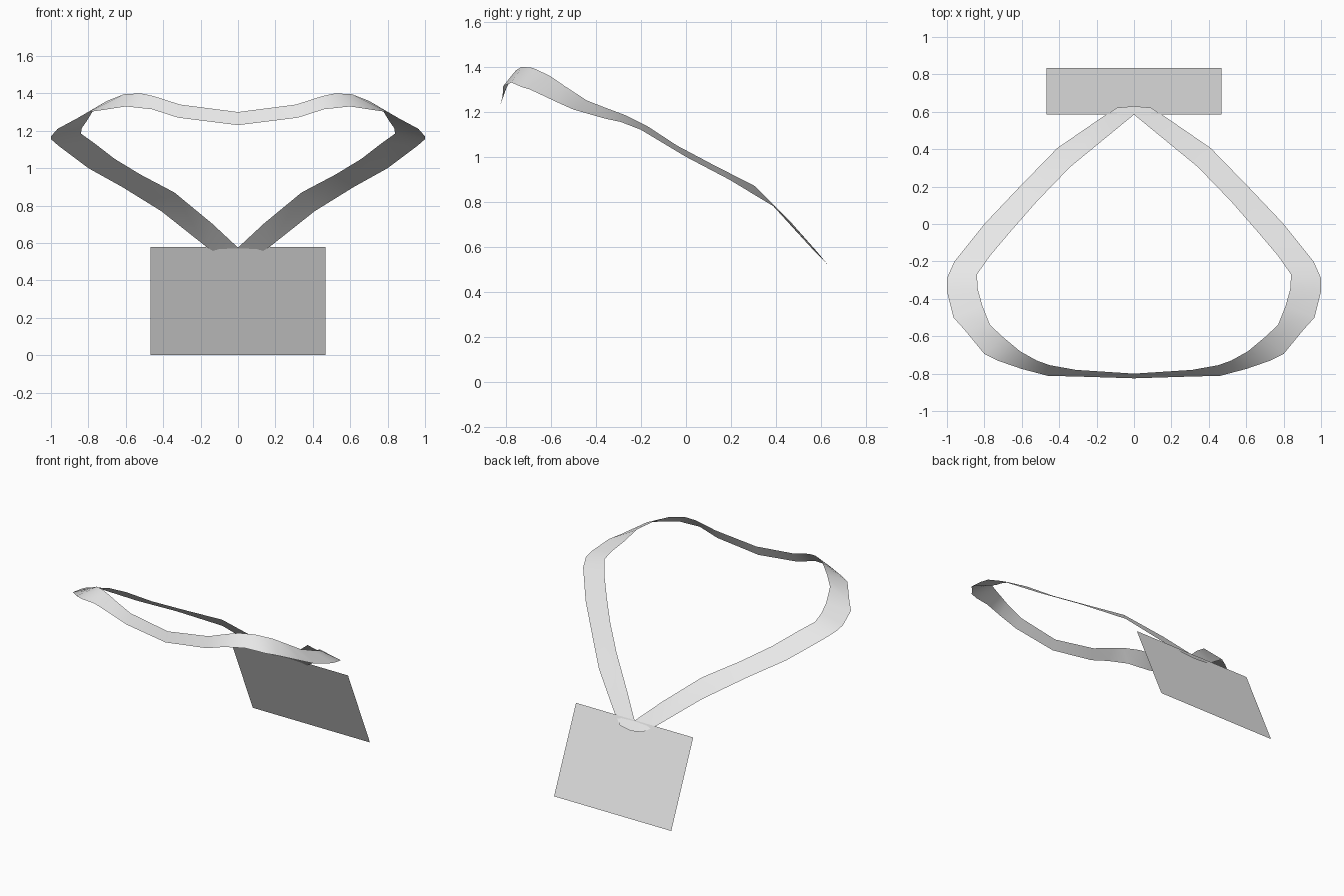
import bpy, bmesh, math
from mathutils import Vector, Matrix

if "Cube" in bpy.data.objects:
    bpy.data.objects.remove(bpy.data.objects["Cube"], do_unlink=True)

grey = bpy.data.materials.new("light grey")
grey.use_nodes = True
grey.diffuse_color = (0.8, 0.8, 0.8, 1)
grey.node_tree.nodes["Principled BSDF"].inputs["Base Color"].default_value = (0.8, 0.8, 0.8, 1)


def make_object(name, bm):
    mesh = bpy.data.meshes.new(name)
    bm.to_mesh(mesh)
    bm.free()
    mesh.materials.append(grey)
    obj = bpy.data.objects.new(name, mesh)
    bpy.context.collection.objects.link(obj)
    return obj


# Neck strap: inner and outer edges of the left half, from the front to the clasp
inner = [(0, -.80, 1.30), (.31, -.78, 1.34), (.45, -.755, 1.385), (.52, -.73, 1.40),
         (.61, -.68, 1.395), (.70, -.605, 1.36), (.77, -.54, 1.315), (.81, -.44, 1.25),
         (.835, -.35, 1.215), (.84, -.27, 1.185), (.77, -.17, 1.135), (.66, -.04, 1.05),
         (.52, .12, .965), (.34, .306, .87), (.14, .47, .705), (0, .585, .575), (0, .585, .575)]
outer = [(0, -.825, 1.23), (.32, -.815, 1.27), (.46, -.812, 1.315), (.60, -.775, 1.33),
         (.73, -.73, 1.31), (.80, -.695, 1.30), (.905, -.567, 1.24), (.965, -.50, 1.21),
         (1.0, -.36, 1.17), (1.0, -.29, 1.155), (.96, -.20, 1.12), (.80, 0, 1.0),
         (.62, .19, .90), (.41, .406, .77), (.17, .571, .58), (.09, .622, .53), (0, .63, .518)]
bm = bmesh.new()
a = [bm.verts.new(p) for p in inner]
b = [bm.verts.new(p) for p in outer]
for i in range(len(a) - 1):
    bm.faces.new((a[i], b[i], b[i + 1], a[i + 1]))
bmesh.ops.remove_doubles(bm, verts=bm.verts[:], dist=0.0001)
strap = make_object("neck_strap", bm)
mirror = strap.modifiers.new("mirror", 'MIRROR')
mirror.use_clip = True
mirror.merge_threshold = 0.001
bpy.context.view_layer.objects.active = strap
strap.select_set(True)
bpy.ops.object.modifier_apply(modifier="mirror")
bpy.ops.object.shade_smooth_by_angle(angle=math.radians(50))

# Badge card: one tilted sheet hanging under the strap
top, bottom = Vector((0, .585, .578)), Vector((0, .835, 0))
half = Vector((.467, 0, 0))
bm = bmesh.new()
bm.faces.new([bm.verts.new(p) for p in (top + half, top - half, bottom - half, bottom + half)])
make_object("badge_card", bm)

# Round plate lying on the outer face of the card
slope = bottom - top
normal = Vector((0, -slope.z, slope.y)).normalized()
centre = top + slope * 0.32 + Vector((.28, 0, 0)) + normal * 0.001
turn = Matrix.Rotation(-math.atan2(normal.y, normal.z), 4, 'X')
bm = bmesh.new()
bmesh.ops.create_circle(bm, cap_ends=True, segments=32, radius=0.138,
                        matrix=Matrix.Translation(centre) @ turn)
make_object("card_disc", bm)
